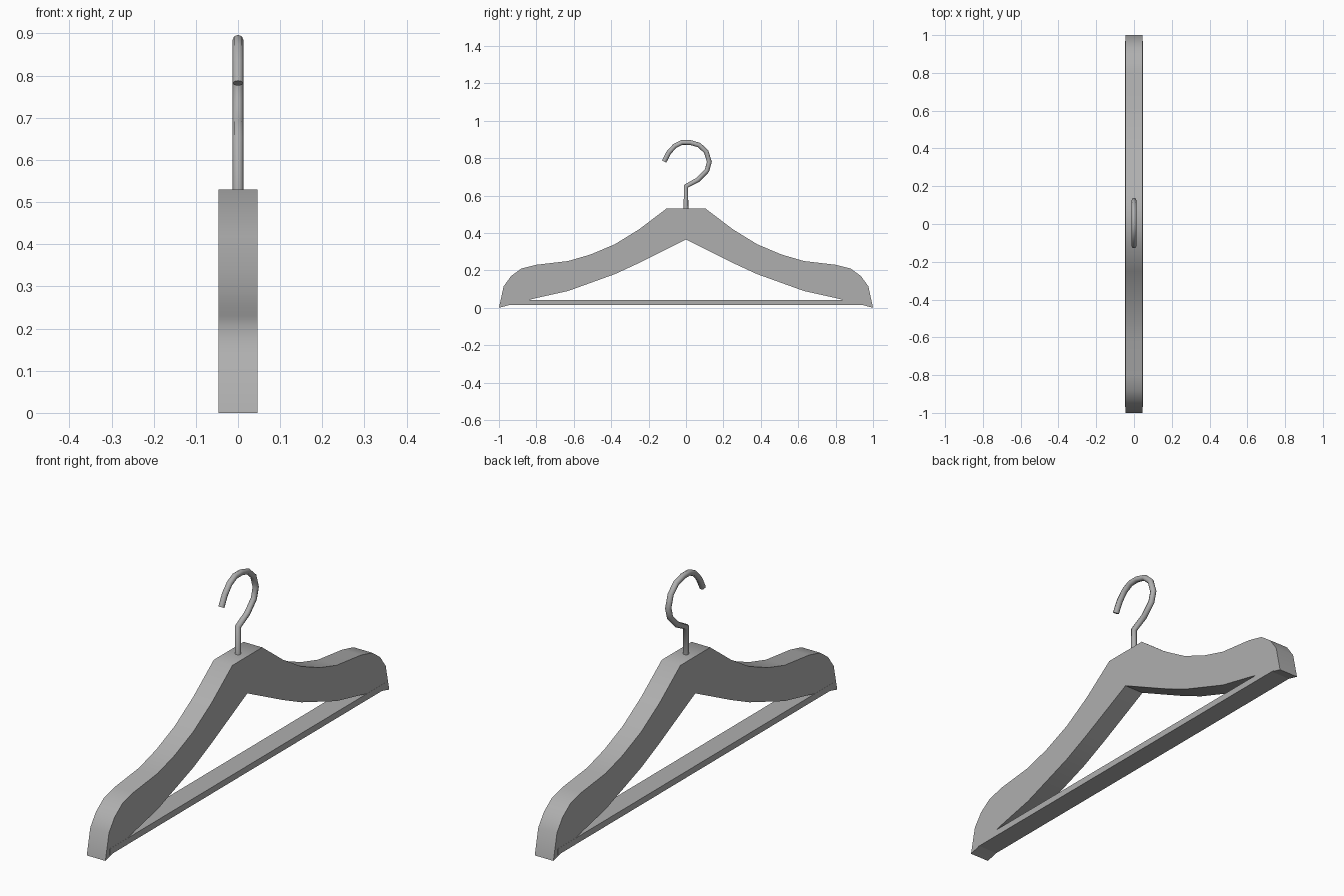
import bpy, bmesh, math

if "Cube" in bpy.data.objects:
    bpy.data.objects.remove(bpy.data.objects["Cube"])

HALF = 0.046  # half thickness of the wooden body

grey = bpy.data.materials.new("mid_grey")
grey.diffuse_color = (0.43, 0.43, 0.43, 1)
grey.use_nodes = True
grey.node_tree.nodes["Principled BSDF"].inputs["Base Color"].default_value = grey.diffuse_color


def smooth(obj, angle):
    bpy.ops.object.select_all(action='DESELECT')
    obj.select_set(True)
    bpy.context.view_layer.objects.active = obj
    bpy.ops.object.shade_smooth_by_angle(angle=math.radians(angle))


def extruded(name, outline, half):
    """Solid made from a closed (y, z) outline, centred on x = 0."""
    bm = bmesh.new()
    face = bm.faces.new([bm.verts.new((-half, y, z)) for y, z in outline])
    ext = bmesh.ops.extrude_face_region(bm, geom=[face])
    verts = [v for v in ext['geom'] if isinstance(v, bmesh.types.BMVert)]
    bmesh.ops.translate(bm, verts=verts, vec=(2 * half, 0, 0))
    bmesh.ops.recalc_face_normals(bm, faces=bm.faces)
    mesh = bpy.data.meshes.new(name)
    bm.to_mesh(mesh)
    bm.free()
    mesh.materials.append(grey)
    obj = bpy.data.objects.new(name, mesh)
    bpy.context.collection.objects.link(obj)
    return obj


# Wooden shoulders: one half of the outline, mirrored across y = 0
upper = [(0.105, 0.53), (0.25, 0.42), (0.38, 0.34), (0.51, 0.285), (0.63, 0.25),
         (0.80, 0.23), (0.88, 0.21), (0.935, 0.17), (0.975, 0.115), (1.0, 0.0)]
lower = [(0.81, 0.05), (0.63, 0.09), (0.38, 0.18), (0.25, 0.24)]
right = upper + lower
left = [(-y, z) for y, z in reversed(right)]
shoulders = extruded("shoulders", right + [(0, 0.365)] + left, HALF)
smooth(shoulders, 45)

# Trouser bar, practically flush with the shoulders' faces
extruded("trouser_bar", [(-0.97, 0.014), (0.97, 0.014),
                         (0.97, 0.042), (-0.97, 0.042)], HALF + 0.0005)

# Wire hook
path = [(0, 0.50), (0, 0.65), (0.065, 0.685), (0.112, 0.733), (0.125, 0.78),
        (0.108, 0.835), (0.07, 0.87), (0.022, 0.884), (-0.022, 0.884),
        (-0.06, 0.865), (-0.092, 0.83), (-0.117, 0.782)]
curve = bpy.data.curves.new("hook", 'CURVE')
curve.dimensions = '3D'
curve.bevel_depth = 0.013
curve.bevel_resolution = 2
curve.use_fill_caps = True
curve.materials.append(grey)
spline = curve.splines.new('POLY')
spline.points.add(len(path) - 1)
for point, (y, z) in zip(spline.points, path):
    point.co = (0, y, z, 1)
hook = bpy.data.objects.new("hook", curve)
bpy.context.collection.objects.link(hook)
bpy.ops.object.select_all(action='DESELECT')
hook.select_set(True)
bpy.context.view_layer.objects.active = hook
bpy.ops.object.convert(target='MESH')
smooth(bpy.context.view_layer.objects.active, 60)
